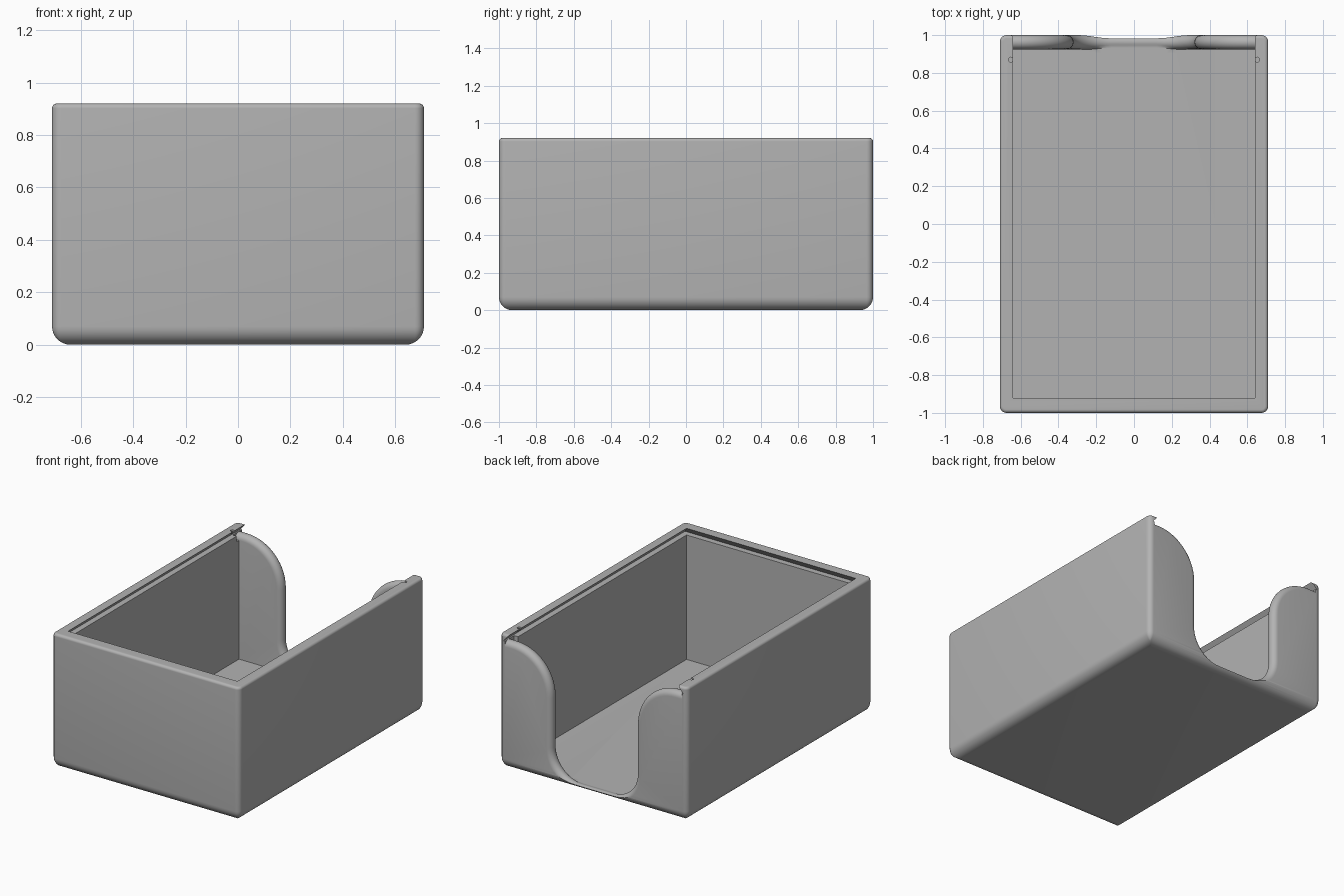
import bpy, bmesh
from math import sin, cos, pi, sqrt

cube = bpy.data.objects.get("Cube")
if cube:
    bpy.data.objects.remove(cube, do_unlink=True)

HX, HY, TOP = 0.71, 1.0, 0.92        # outer half sizes and height
IX, FRONT, BACK = 0.64, -0.92, 0.925  # inner faces of the walls
FLOOR, LEDGE = 0.024, 0.874

grey = bpy.data.materials.new("grey plastic")
grey.use_nodes = True
colour = (0.45, 0.45, 0.45, 1)
grey.diffuse_color = colour
grey.node_tree.nodes["Principled BSDF"].inputs["Base Color"].default_value = colour


def loft(name, rings):
    """Closed solid through rings with equal point counts."""
    bm = bmesh.new()
    loops = [[bm.verts.new(p) for p in ring] for ring in rings]
    for a, b in zip(loops, loops[1:]):
        for i in range(len(a)):
            j = (i + 1) % len(a)
            bm.faces.new((a[i], a[j], b[j], b[i]))
    bm.faces.new(loops[0])
    bm.faces.new(loops[-1])
    bmesh.ops.recalc_face_normals(bm, faces=bm.faces)
    mesh = bpy.data.meshes.new(name)
    bm.to_mesh(mesh)
    bm.free()
    mesh.materials.append(grey)
    obj = bpy.data.objects.new(name, mesh)
    bpy.context.collection.objects.link(obj)
    return obj


def arc(cx, cz, r, start, end, steps):
    angles = [start + (end - start) * i / steps for i in range(steps + 1)]
    return [(cx + r * cos(a), cz + r * sin(a)) for a in angles]


def rounded_ring(inset, z):
    r = max(0.035 - inset, 0.003)
    x, y = HX - inset - r, HY - inset - r
    pts = []
    for k, (sx, sy) in enumerate(((1, 1), (-1, 1), (-1, -1), (1, -1))):
        pts += arc(sx * x, sy * y, r, k * pi / 2, (k + 1) * pi / 2, 6)
    return [(px, py, z) for px, py in pts]


def rect(x, y0, y1, z):
    return [(-x, y0, z), (x, y0, z), (x, y1, z), (-x, y1, z)]


def cut(target, cutter):
    cutter.hide_render = True
    mod = target.modifiers.new("cut", 'BOOLEAN')
    mod.operation = 'DIFFERENCE'
    mod.solver = 'EXACT'
    mod.object = cutter
    bpy.context.view_layer.objects.active = target
    bpy.ops.object.modifier_apply(modifier=mod.name)
    bpy.data.objects.remove(cutter, do_unlink=True)


# Outer shell: wide rounding below, small rounding on top
BR, TR = 0.07, 0.018
quarter = [i * pi / 16 for i in range(9)]
rings = [rounded_ring(BR * (1 - sin(a)), BR * (1 - cos(a))) for a in quarter]
rings += [rounded_ring(TR * (1 - cos(a)), TOP - TR * (1 - sin(a))) for a in quarter]
box = loft("open_box", rings)

# Inner cavity
cut(box, loft("cavity_cutter", [rect(IX, FRONT, BACK, FLOOR), rect(IX, FRONT, BACK, 0.9)]))

# Dovetail slot for a sliding lid, open at the back
slot = []
for z in (LEDGE, TOP + 0.01):
    d = 0.04 * (TOP - z) / (TOP - LEDGE)
    slot.append(rect(IX + d, FRONT - d, 1.1, z))
cut(box, loft("slot_cutter", slot))


# U-shaped hand opening in the back wall, with a fully rounded rim
def opening_ring(y, o):
    half = [(0.67, 0.88), (0.67, LEDGE - 0.001 - o)]
    half += arc(0.62, 0.573, 0.3 - o, pi / 2, pi, 14)
    half += arc(0.12, 0.23, 0.2 + o, 0, -pi / 2, 14)
    half = [(x, max(z, FLOOR)) for x, z in half]
    full = half + [(-x, z) for x, z in reversed(half)]
    return [(x, y, z) for x, z in full]


mid, rim = (BACK + HY) / 2, (HY - BACK) / 2
opening = [opening_ring(0.9, rim)]
for i in range(13):
    t = -cos(pi * i / 12)
    opening.append(opening_ring(mid + rim * t, rim * (1 - sqrt(max(0, 1 - t * t)))))
opening.append(opening_ring(1.03, rim))
cut(box, loft("opening_cutter", opening))

# Small lid catch holes near the back corners
for side in (-1, 1):
    hole = [[(x, y, z) for x, y in arc(side * 0.652, 0.87, 0.013, 0, 2 * pi, 16)[:-1]]
            for z in (LEDGE + 0.003, TOP + 0.02)]
    cut(box, loft("catch_cutter", hole))

# Smooth shading with crisp edges
for o in bpy.context.selected_objects:
    o.select_set(False)
box.select_set(True)
bpy.context.view_layer.objects.active = box
bpy.ops.object.shade_smooth_by_angle(angle=pi / 6)
